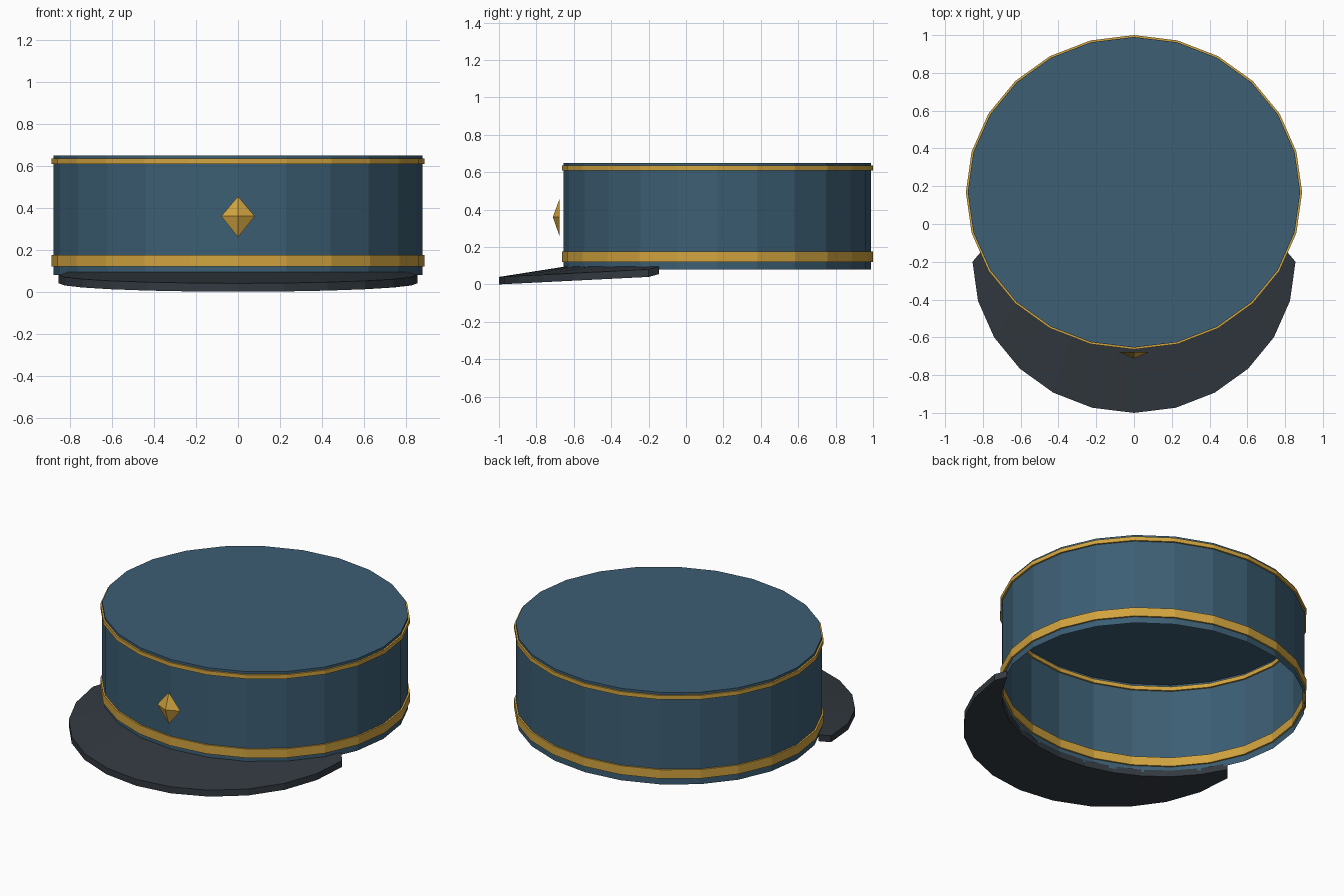
import bpy, bmesh
from math import sin, cos, pi, radians

if "Cube" in bpy.data.objects:
    bpy.data.objects.remove(bpy.data.objects["Cube"])

CY = 0.168          # centre of the round hat body
SIDES = 24


def material(name, rgb):
    m = bpy.data.materials.new(name)
    m.diffuse_color = (*rgb, 1)
    m.use_nodes = True
    m.node_tree.nodes["Principled BSDF"].inputs["Base Color"].default_value = m.diffuse_color
    return m


BLUE = material("slate blue", (0.045, 0.112, 0.172))
GOLD = material("gold", (0.64, 0.37, 0.05))
DARK = material("charcoal", (0.032, 0.041, 0.051))


def finish(name, bm, mat, fix=True):
    if fix:
        bmesh.ops.recalc_face_normals(bm, faces=bm.faces)
    me = bpy.data.meshes.new(name)
    bm.to_mesh(me)
    bm.free()
    me.materials.append(mat)
    ob = bpy.data.objects.new(name, me)
    bpy.context.collection.objects.link(ob)
    return ob


def ring(bm, rx, ry, z):
    return [bm.verts.new((rx * sin(2 * pi * i / SIDES), CY - ry * cos(2 * pi * i / SIDES), z))
            for i in range(SIDES)]


def bridge(bm, a, b, closed=True):
    n = len(a)
    for i in range(n if closed else n - 1):
        j = (i + 1) % n
        bm.faces.new((a[i], a[j], b[j], b[i]))


# hat body: thin wall, open below, closed by the flat crown
bm = bmesh.new()
low, high = ring(bm, 0.88, 0.822, 0.08), ring(bm, 0.88, 0.822, 0.65)
bridge(bm, low, high)
bm.faces.new(high)
finish("hat_body", bm, BLUE, fix=False)


# gold bands run through the wall, so they show inside and outside
def band(name, grow, z0, z1):
    bm = bmesh.new()
    loops = [ring(bm, 0.88 + d, 0.822 + d, z)
             for d, z in ((grow, z0), (grow, z1), (-grow, z1), (-grow, z0))]
    for k in range(4):
        bridge(bm, loops[k], loops[(k + 1) % 4])
    finish(name, bm, GOLD)


band("lower_band", 0.01, 0.12, 0.175)
band("crown_trim", 0.01, 0.61, 0.635)

# visor: sloping crescent plate that follows the hat wall
bm = bmesh.new()
rows = [[], [], [], []]
for i in range(13):
    t = radians(-90 + 15 * i)
    p = t * 67.5 / 90
    ox, oy, oz = 0.855 * sin(t), -0.2 - 0.8 * cos(t), 0.08 - 0.04 * cos(t)
    ix, iy, iz = 0.875 * sin(p), CY - 0.817 * cos(p), 0.095
    for row, co in zip(rows, ((ox, oy, oz), (ix, iy, iz),
                              (ix, iy, iz - 0.04), (ox, oy, oz - 0.04))):
        row.append(bm.verts.new(co))
for k in range(4):
    bridge(bm, rows[k], rows[(k + 1) % 4], closed=False)
for e in (0, -1):
    bm.faces.new([r[e] for r in rows])
finish("visor", bm, DARK)

# diamond badge: shallow four-sided pyramid
bm = bmesh.new()
base = [bm.verts.new((x, -0.677, z)) for x, z in
        ((-0.08, 0.36), (0, 0.26), (0.08, 0.36), (0, 0.455))]
tip = bm.verts.new((0, -0.712, 0.36))
bm.faces.new(base)
for i in range(4):
    bm.faces.new((base[i], base[(i + 1) % 4], tip))
finish("diamond_badge", bm, GOLD)
